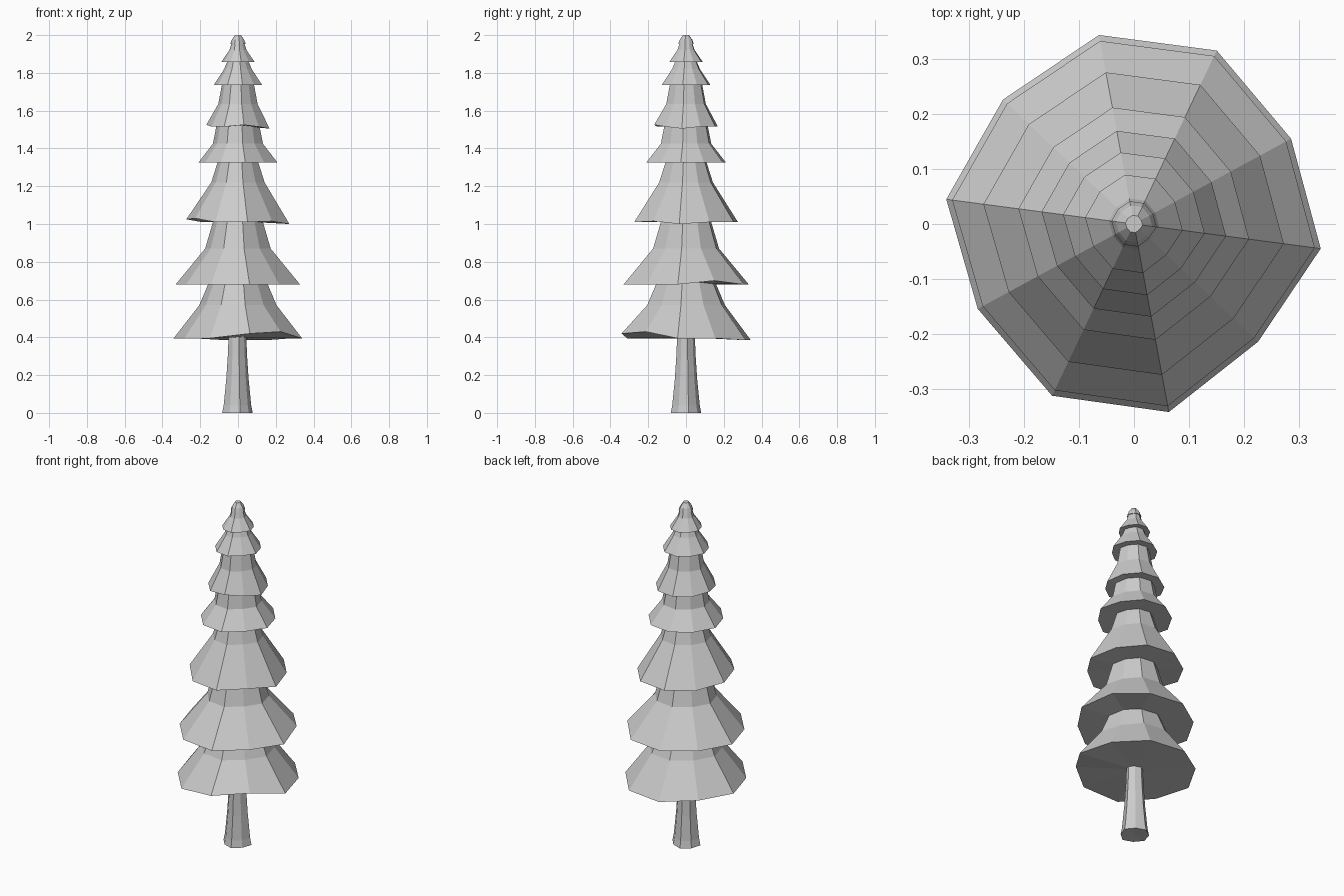
import bpy, bmesh
from math import sin, cos, radians

cube = bpy.data.objects.get("Cube")
if cube:
    bpy.data.objects.remove(cube)

grey = bpy.data.materials.new("light grey")
grey.use_nodes = True
grey.diffuse_color = (0.6, 0.6, 0.6, 1)
grey.node_tree.nodes["Principled BSDF"].inputs["Base Color"].default_value = (0.6, 0.6, 0.6, 1)


def lathe(name, profile, spokes, start, lifts=None, centre=(0, 0)):
    """Closed faceted solid: profile of (radius, z), spokes scale each corner,
    lifts raise single corners of the lowest ring."""
    lifts = lifts or {}
    n = len(spokes)
    bm = bmesh.new()
    rings = []
    for k, (r, z) in enumerate(profile):
        ring = []
        for i, s in enumerate(spokes):
            a = radians(start + 360 * i / n)
            dz = lifts.get(i, 0) if k == 0 else 0
            ring.append(bm.verts.new((centre[0] + r * s * cos(a), centre[1] + r * s * sin(a), z + dz)))
        rings.append(ring)
    for low, high in zip(rings, rings[1:]):
        for i in range(n):
            j = (i + 1) % n
            bm.faces.new((low[i], low[j], high[j], high[i]))
    bm.faces.new(rings[-1])
    # underside as a fan around the middle
    hub = bm.verts.new((*centre, profile[0][1] + 0.005))
    for i in range(n):
        bm.faces.new((hub, rings[0][(i + 1) % n], rings[0][i]))
    bmesh.ops.recalc_face_normals(bm, faces=bm.faces)
    mesh = bpy.data.meshes.new(name)
    bm.to_mesh(mesh)
    bm.free()
    mesh.materials.append(grey)
    obj = bpy.data.objects.new(name, mesh)
    bpy.context.collection.objects.link(obj)
    return obj


# Trunk with a flared foot
lathe("trunk", [(0.082, 0), (0.074, 0.04), (0.06, 0.18), (0.052, 0.3), (0.047, 0.42)],
      [1, 0.9, 1, 0.95, 1, 0.9, 1, 0.9], 10, centre=(-0.003, 0))

# Branch tiers: rim (radius, z), knee (radius, z), top (radius, z), corner lifts
tiers = [
    ((0.349, 0.395), (0.21, 0.57), (0.145, 0.72), {2: -0.01, 3: -0.01, 8: 0.025, 9: 0.035}),
    ((0.338, 0.68), (0.178, 0.87), (0.13, 1.03), {1: 0.02}),
    ((0.28, 1.01), (0.145, 1.22), (0.103, 1.35), {0: -0.01, 5: 0.015, 6: 0.02, 9: 0.005}),
    ((0.215, 1.325), (0.136, 1.425), (0.113, 1.54), {}),
    ((0.172, 1.515), (0.107, 1.635), (0.083, 1.76), {0: -0.01, 5: 0.01, 8: 0.01}),
    ((0.132, 1.735), (0.075, 1.82), (0.05, 1.88), {}),
    ((0.091, 1.857), (0.047, 1.92), (0.03, 1.97), {}),
    ((0.042, 1.953), (0.034, 1.975), (0.016, 2.0), {}),
]
spokes = [0.98, 0.93, 1, 1, 0.94, 0.985, 0.925, 0.99, 0.995, 0.89]
for number, (rim, knee, top, lifts) in enumerate(tiers, 1):
    lathe(f"branch_tier_{number}", [rim, knee, top], spokes, -7.5, lifts)
